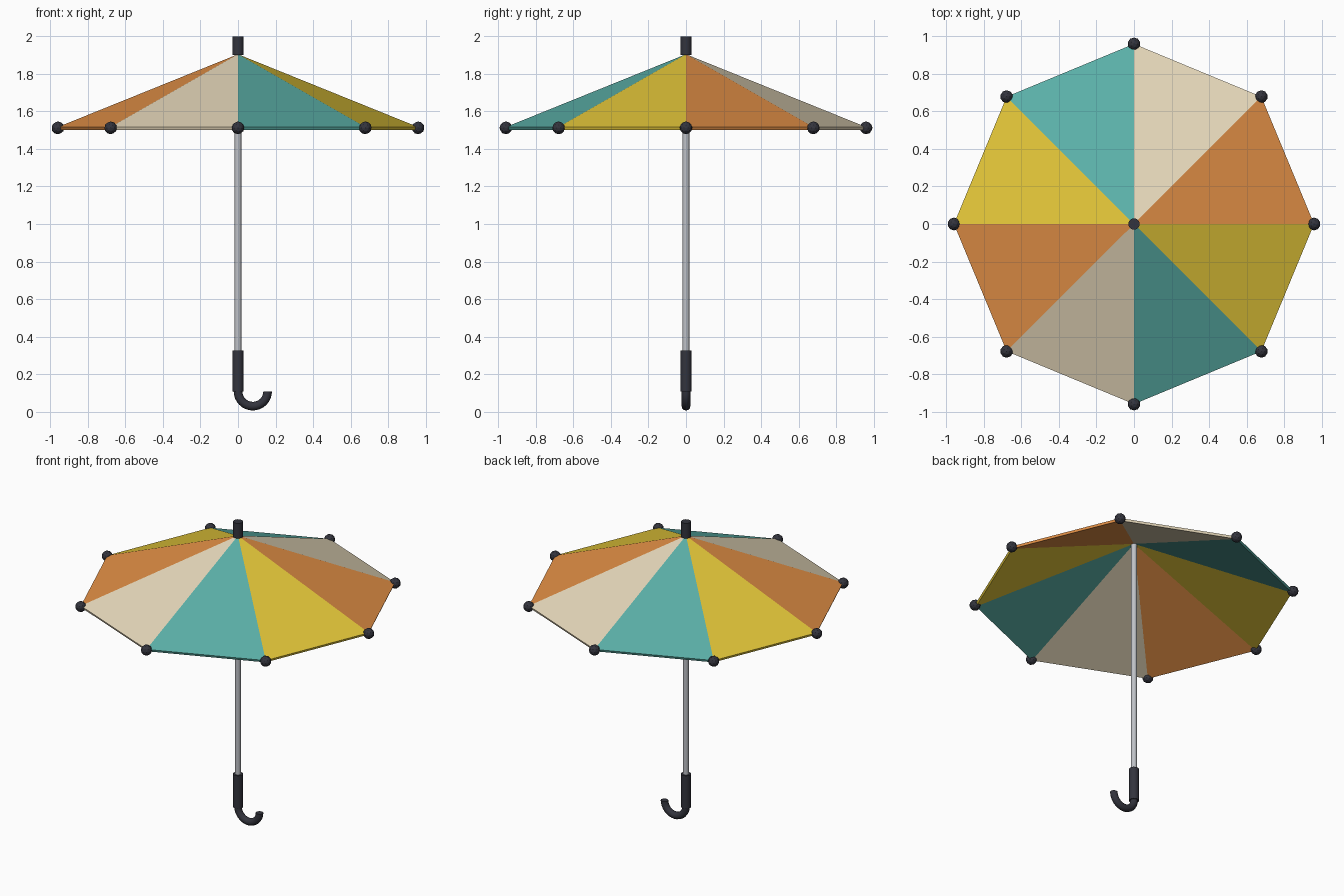
import bpy, bmesh, math
from mathutils import Vector, Matrix

cube = bpy.data.objects.get("Cube")
if cube:
    bpy.data.objects.remove(cube, do_unlink=True)


def material(name, rgb):
    """Flat material from an sRGB colour given in 0-255."""
    col = [((c / 255 + 0.055) / 1.055) ** 2.4 for c in rgb] + [1]
    mat = bpy.data.materials.new(name)
    mat.use_nodes = True
    mat.diffuse_color = col
    mat.node_tree.nodes["Principled BSDF"].inputs["Base Color"].default_value = col
    return mat


PANELS = [material("orange cloth", (227, 144, 70)), material("cream cloth", (231, 217, 187)),
          material("teal cloth", (90, 175, 167)), material("yellow cloth", (228, 199, 57))]
BLACK = material("black plastic", (51, 52, 61))
STEEL = material("grey steel", (191, 194, 199))

SIDES = 8
RIM_R, RIM_Z, APEX_Z, CLOTH = 0.96, 1.517, 1.905, 0.015


def make_object(name, bm, mats, smooth=False):
    bmesh.ops.recalc_face_normals(bm, faces=bm.faces)
    mesh = bpy.data.meshes.new(name)
    bm.to_mesh(mesh)
    bm.free()
    for m in mats:
        mesh.materials.append(m)
    obj = bpy.data.objects.new(name, mesh)
    bpy.context.collection.objects.link(obj)
    if smooth:
        bpy.ops.object.select_all(action="DESELECT")
        obj.select_set(True)
        bpy.context.view_layer.objects.active = obj
        bpy.ops.object.shade_smooth_by_angle(angle=math.radians(40))
    return obj


def rod(name, radius, z0, z1, mat, sides=16):
    bm = bmesh.new()
    bmesh.ops.create_cone(bm, cap_ends=True, segments=sides, radius1=radius, radius2=radius,
                          depth=z1 - z0, matrix=Matrix.Translation((0, 0, (z0 + z1) / 2)))
    return make_object(name, bm, [mat], smooth=True)


# Canopy: eight cloth panels in a repeating order, with a thin rim square to the cloth
corners = [Vector((RIM_R * math.cos(a), RIM_R * math.sin(a), RIM_Z))
           for a in (math.tau * i / SIDES for i in range(SIDES))]
drop = Vector((0, 0, -CLOTH))
apex = Vector((0, 0, APEX_Z))
tuck = 1 - CLOTH * (APEX_Z - RIM_Z) / RIM_R ** 2
bm = bmesh.new()
top, under = bm.verts.new(apex), bm.verts.new(apex + drop)
upper = [bm.verts.new(c) for c in corners]
lower = [bm.verts.new((c.x * tuck, c.y * tuck, c.z - CLOTH)) for c in corners]
for i in range(SIDES):
    j = (i + 1) % SIDES
    for loop in ((top, upper[i], upper[j]), (under, lower[j], lower[i]),
                 (upper[i], lower[i], lower[j], upper[j])):
        bm.faces.new(loop).material_index = i % len(PANELS)
make_object("canopy", bm, PANELS)

# Rib tips: a small faceted ball at every rim corner
for i, c in enumerate(corners):
    bm = bmesh.new()
    bmesh.ops.create_icosphere(bm, subdivisions=2, radius=0.034,
                               matrix=Matrix.Translation(c + drop * 0.3))
    make_object(f"rib_tip_{i + 1}", bm, [BLACK])

# Shaft, top ferrule and grip
rod("shaft", 0.018, 0.2, 1.895, STEEL)
rod("ferrule", 0.03, 1.9, 2.0, BLACK)
rod("grip", 0.03, 0.106, 0.325, BLACK)

# Hook: half ring swept below the grip
HOOK_R, TUBE_R, STEPS, RING = 0.079, 0.023, 16, 12
bm = bmesh.new()
rings = []
for s in range(STEPS + 1):
    a = math.pi * (1 + s / STEPS)
    out = Vector((math.cos(a), 0, math.sin(a)))
    centre = Vector((HOOK_R, 0, 0.108)) + out * HOOK_R
    rings.append([bm.verts.new(centre + out * TUBE_R * math.cos(t) + Vector((0, TUBE_R * math.sin(t), 0)))
                  for t in (math.tau * k / RING for k in range(RING))])
for r0, r1 in zip(rings, rings[1:]):
    for k in range(RING):
        n = (k + 1) % RING
        bm.faces.new((r0[k], r0[n], r1[n], r1[k]))
bm.faces.new(rings[0])
bm.faces.new(rings[-1])
make_object("hook", bm, [BLACK], smooth=True)
